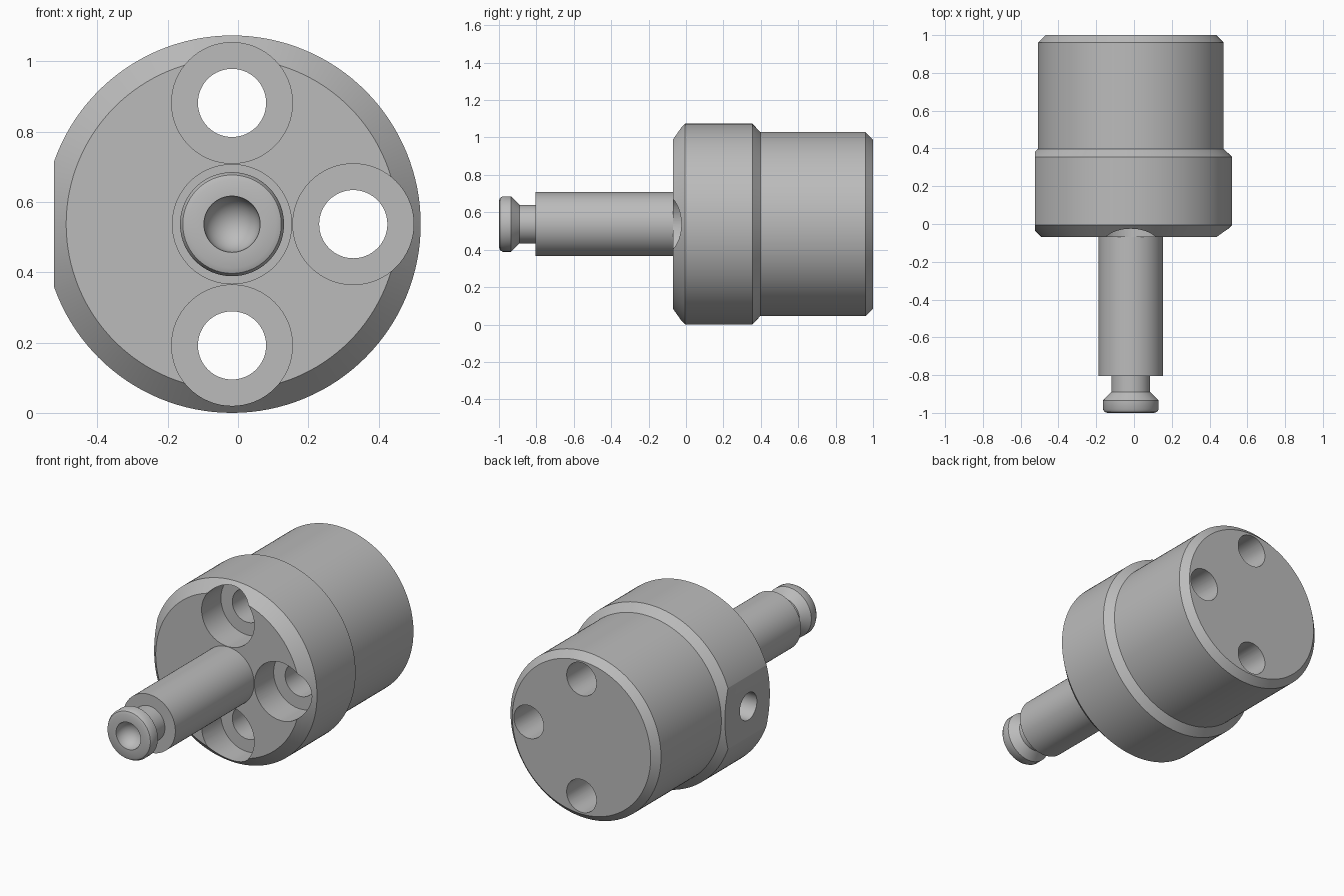
import bpy
import bmesh
import math
from mathutils import Matrix, Vector

cube = bpy.data.objects.get("Cube")
if cube:
    bpy.data.objects.remove(cube, do_unlink=True)

CENTRE = Vector((-0.017, 0, 0.537))
BOLT_RADIUS = 0.345
SEGMENTS = 96

steel = bpy.data.materials.new("grey steel")
steel.use_nodes = True
grey = (0.5, 0.5, 0.5, 1)
steel.diffuse_color = grey
steel.node_tree.nodes["Principled BSDF"].inputs["Base Color"].default_value = grey


def lathe(name, profile, origin, segments=SEGMENTS, turn=None):
    """Revolve (radius, y) points around the y axis through origin."""
    bm = bmesh.new()
    verts = [bm.verts.new((r, y, 0)) for r, y in profile]
    edges = [bm.edges.new(pair) for pair in zip(verts, verts[1:])]
    bmesh.ops.spin(bm, geom=verts + edges, axis=(0, 1, 0), cent=(0, 0, 0),
                   angle=math.tau, steps=segments, use_duplicate=False)
    bmesh.ops.remove_doubles(bm, verts=bm.verts, dist=1e-5)
    bmesh.ops.recalc_face_normals(bm, faces=bm.faces)
    if turn:
        bm.transform(turn)
    mesh = bpy.data.meshes.new(name)
    bm.to_mesh(mesh)
    bm.free()
    obj = bpy.data.objects.new(name, mesh)
    obj.location = origin
    bpy.context.collection.objects.link(obj)
    mesh.materials.append(steel)
    return obj


def cut(target, cutter):
    """Subtract the cutter, then discard it."""
    mod = target.modifiers.new("cut", "BOOLEAN")
    mod.operation = "DIFFERENCE"
    mod.solver = "EXACT"
    mod.object = cutter
    cutter.hide_render = True
    bpy.ops.object.select_all(action="DESELECT")
    bpy.context.view_layer.objects.active = target
    target.select_set(True)
    bpy.ops.object.modifier_apply(modifier=mod.name)
    bpy.data.objects.remove(cutter, do_unlink=True)


# Stepped body with chamfered ends
body = lathe("body", [(0, -0.07), (0.472, -0.07), (0.537, -0.005), (0.537, 0.355),
                      (0.492, 0.397), (0.492, 0.96), (0.452, 1), (0, 1)],
             CENTRE, 128)

# Three counterbored through holes
for angle in (0, 90, 270):
    a = math.radians(angle)
    offset = Vector((math.cos(a), 0, math.sin(a))) * BOLT_RADIUS
    cut(body, lathe("bolt_hole_cutter", [(0, -0.2), (0.172, -0.2), (0.172, 0.11),
                                         (0.097, 0.11), (0.097, 1.1), (0, 1.1)],
                    CENTRE + offset, 64))

# Flat on one side of the flange
bpy.ops.mesh.primitive_cube_add(size=1, location=(-1.023, 0.3, CENTRE.z))
flat_cutter = bpy.context.object
flat_cutter.name = "flat_cutter"
flat_cutter.scale = (1, 2, 2)
flat_cutter.data.materials.append(steel)
cut(body, flat_cutter)

# Radial hole drilled into the flat
cut(body, lathe("side_hole_cutter", [(0, -0.2), (0.08, -0.2), (0.08, 0.2), (0, 0.2)],
                Vector((-0.4, 0.165, CENTRE.z)), 48,
                Matrix.Rotation(math.radians(90), 4, "Z")))

# Shaft with grooved neck, rounded head and a dished tip
dish = [(0.08 * math.sin(t), -1 + 0.08 * math.cos(t))
        for t in (math.radians(90 * i / 10) for i in range(11))]
shaft = lathe("shaft", dish + [(0.125, -1), (0.14, -0.994), (0.148, -0.98),
                               (0.148, -0.935), (0.103, -0.89), (0.103, -0.805),
                               (0.171, -0.805), (0.171, -0.065)], CENTRE)

# Smooth round walls, crisp machined edges
bpy.ops.object.select_all(action="DESELECT")
for obj in (body, shaft):
    obj.select_set(True)
bpy.context.view_layer.objects.active = body
bpy.ops.object.shade_smooth_by_angle(angle=math.radians(30))
